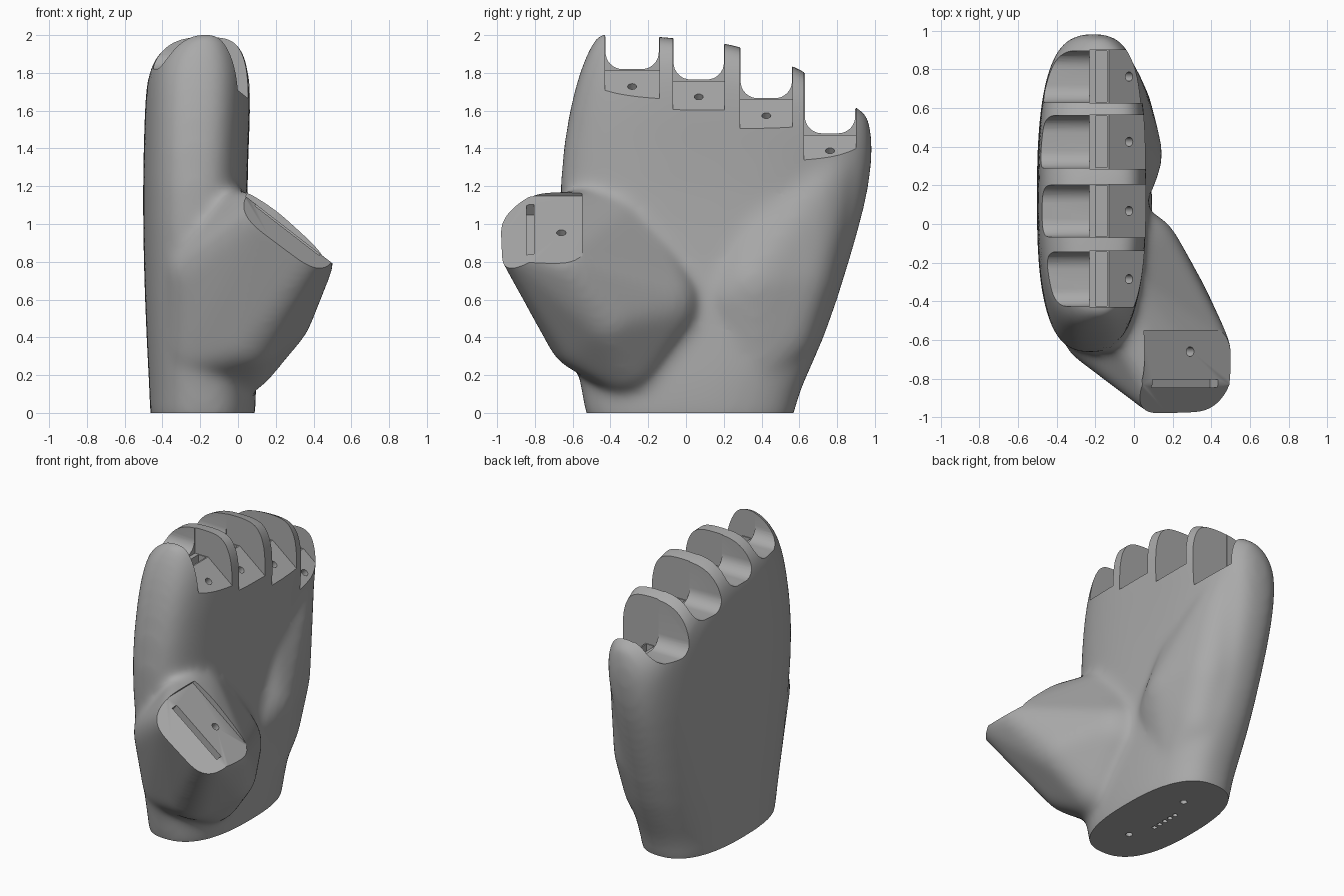
import bpy, bmesh
from math import cos, sin, pi, copysign
from mathutils import Vector, Matrix

if "Cube" in bpy.data.objects:
    bpy.data.objects.remove(bpy.data.objects["Cube"])

gray = bpy.data.materials.new("plain_gray")
gray.use_nodes = True
gray.diffuse_color = (0.4, 0.4, 0.4, 1)
gray.node_tree.nodes["Principled BSDF"].inputs["Base Color"].default_value = (0.4, 0.4, 0.4, 1)

X, Y, Z = Vector((1, 0, 0)), Vector((0, 1, 0)), Vector((0, 0, 1))


def make(name, bm):
    bmesh.ops.recalc_face_normals(bm, faces=bm.faces)
    mesh = bpy.data.meshes.new(name)
    bm.to_mesh(mesh)
    bm.free()
    mesh.materials.append(gray)
    obj = bpy.data.objects.new(name, mesh)
    bpy.context.collection.objects.link(obj)
    return obj


def activate(obj):
    bpy.ops.object.select_all(action="DESELECT")
    obj.select_set(True)
    bpy.context.view_layer.objects.active = obj


def apply(obj, kind, **settings):
    activate(obj)
    mod = obj.modifiers.new(kind.lower(), kind)
    for key, value in settings.items():
        setattr(mod, key, value)
    bpy.ops.object.modifier_apply(modifier=mod.name)


def cut(obj, cutter):
    cutter.hide_render = True
    apply(obj, "BOOLEAN", operation="DIFFERENCE", solver="EXACT", object=cutter)
    bpy.data.objects.remove(cutter)


def prism(pts, origin, a, b, along, length):
    """Profile in the a/b plane, extruded from origin."""
    bm = bmesh.new()
    rings = [[bm.verts.new(Vector(origin) + a * p + b * q + along * s) for p, q in pts]
             for s in (0, length)]
    bm.faces.new(rings[0])
    bm.faces.new(rings[1])
    n = len(pts)
    for i in range(n):
        j = (i + 1) % n
        bm.faces.new((rings[0][i], rings[0][j], rings[1][j], rings[1][i]))
    return make("cutter", bm)


def drill(origin, normal, radius, depth):
    bm = bmesh.new()
    rot = Vector(normal).to_track_quat("Z", "Y").to_matrix().to_4x4()
    bmesh.ops.create_cone(bm, cap_ends=True, segments=20, radius1=radius, radius2=radius,
                          depth=2 * depth, matrix=Matrix.Translation(origin) @ rot)
    return make("cutter", bm)


def blob(name, spheres):
    """Convex hull around a set of spheres."""
    bm = bmesh.new()
    for x, y, z, r in spheres:
        bmesh.ops.create_uvsphere(bm, u_segments=24, v_segments=14, radius=r,
                                  matrix=Matrix.Translation((x, y, z)))
    bmesh.ops.delete(bm, geom=bm.edges[:], context="EDGES_FACES")
    bmesh.ops.convex_hull(bm, input=bm.verts[:])
    bmesh.ops.delete(bm, geom=[v for v in bm.verts if not v.link_faces], context="VERTS")
    return make(name, bm)


# Knuckle line height across the hand
KNUCKLES = [(-0.45, 2.015), (-0.1, 1.99), (0.25, 1.955), (0.6, 1.825), (0.93, 1.6)]


def knuckle_height(y):
    if y <= KNUCKLES[0][0]:
        return KNUCKLES[0][1]
    for (ya, za), (yb, zb) in zip(KNUCKLES, KNUCKLES[1:]):
        if y <= yb:
            return za + (zb - za) * (y - ya) / (yb - ya)
    return KNUCKLES[-1][1]


# Palm: z, y range, x range, roundness exponent
RINGS = [(-0.12, -0.525, 0.565, -0.465, 0.09, 2.5), (0, -0.53, 0.57, -0.465, 0.09, 2.5),
         (0.14, -0.56, 0.61, -0.47, 0.1, 2.5), (0.4, -0.6, 0.74, -0.485, 0.085, 2.6),
         (0.8, -0.65, 0.865, -0.5, 0.06, 2.7), (1.2, -0.68, 0.95, -0.505, 0.045, 2.8),
         (1.6, -0.62, 0.985, -0.495, 0.065, 2.9), (1.8, -0.56, 0.985, -0.485, 0.065, 2.9),
         (1.9, -0.52, 0.98, -0.445, 0.045, 2.8), (1.97, -0.48, 0.965, -0.37, 0.005, 2.8),
         (2.0, -0.455, 0.95, -0.28, -0.045, 2.8)]
SIDES = 64
bm = bmesh.new()
loops = []
for z, y0, y1, x0, x1, power in RINGS:
    loop = []
    for i in range(SIDES):
        c, s = cos(2 * pi * i / SIDES), sin(2 * pi * i / SIDES)
        x = (x0 + x1) / 2 + (x1 - x0) / 2 * copysign(abs(c) ** (2 / power), c)
        y = (y0 + y1) / 2 + (y1 - y0) / 2 * copysign(abs(s) ** (2 / power), s)
        t = min(1, max(0, (z - 0.8) / 1.2))
        drop = (2.0 - knuckle_height(y)) * t * t * (3 - 2 * t)
        loop.append(bm.verts.new((x, y, z - drop)))
    loops.append(loop)
for low, high in zip(loops, loops[1:]):
    for i in range(SIDES):
        j = (i + 1) % SIDES
        bm.faces.new((low[i], low[j], high[j], high[i]))
bm.faces.new(loops[0])
# Top closed by strips running across the hand, so it follows the knuckle line
top, half = loops[-1], SIDES // 2
for i in range(-half // 2, half // 2):
    strip = [top[k % SIDES] for k in (i, i + 1, half - 1 - i, half - i)]
    bm.faces.new(list(dict.fromkeys(strip)))
hand = make("hand_shell", bm)
apply(hand, "SUBSURF", levels=1)

# Thumb mound and heel of the hand
thumb = blob("thumb_mound", [
    (0.39, -0.88, 0.88, 0.125), (0.145, -0.88, 1.04, 0.125), (0.385, -0.64, 0.78, 0.12),
    (0.0, -0.58, 0.94, 0.13), (0.0, -0.17, 0.58, 0.25), (0.0, -0.32, 0.31, 0.215),
    (-0.12, -0.33, 1.02, 0.17), (0.2, -0.42, 0.52, 0.195), (0.05, -0.54, 0.42, 0.2),
    (-0.18, -0.54, 0.75, 0.2), (-0.2, -0.43, 0.35, 0.19)])
heel = blob("heel_mound", [
    (-0.12, 0.38, 0.29, 0.2), (-0.1, 0.36, 0.68, 0.25), (-0.1, 0.28, 0.62, 0.225),
    (-0.12, 0.5, 0.42, 0.2), (-0.11, 0.6, 0.72, 0.2), (-0.12, 0.64, 0.95, 0.19),
    (-0.1, 0.4, 0.95, 0.18), (-0.13, 0.68, 1.15, 0.185), (-0.16, 0.76, 1.32, 0.175)])
activate(hand)
thumb.select_set(True)
heel.select_set(True)
bpy.ops.object.join()
apply(hand, "REMESH", mode="VOXEL", voxel_size=0.02)
apply(hand, "SMOOTH", factor=0.5, iterations=36)

# Flat wrist end with cord holes
cut(hand, prism([(-2, -1), (2, -1), (2, 0), (-2, 0)], (0, -2, 0), X, Z, Y, 4))
for y in (-0.25, 0.28):
    cut(hand, drill((-0.17, y, 0), Z, 0.022, 0.15))
for i in range(5):
    cut(hand, drill((-0.235, -0.08 + 0.05 * i, 0), Z, 0.016, 0.15))

# Finger slots: side walls and floor height
SLOTS = [(-0.43, -0.14, 1.812), (-0.07, 0.205, 1.757), (0.285, 0.565, 1.658), (0.625, 0.9, 1.472)]
for y0, y1, floor in SLOTS:
    cut(hand, prism([(-0.23, 0.7), (-0.23, 0), (-0.13, 0), (0.3, -0.345), (0.3, 0.7)],
                    (0, y0, floor), X, Z, Y, y1 - y0))
    # Rounded cove open to the back of the hand
    r, width = 0.09, y1 - y0 - 0.008
    cove = [(0, 0.7)]
    for cy, start in ((r, pi), (width - r, 1.5 * pi)):
        cove += [(cy + r * cos(start + k * pi / 16), r + r * sin(start + k * pi / 16))
                 for k in range(9)]
    cove.append((width, 0.7))
    cut(hand, prism(cove, (-0.8, y0 + 0.004, floor + 0.008), Y, Z, X, 0.6))
    # Hinge groove and cord hole
    cut(hand, prism([(-0.2, -0.05), (-0.14, -0.05), (-0.14, 0.05), (-0.2, 0.05)],
                    (0, y0 + 0.006, floor), X, Z, Y, y1 - y0 - 0.012))
    cut(hand, drill((-0.025, (y0 + y1) / 2, floor - 0.084), X * 0.8 + Z, 0.024, 0.14))

# Thumb socket: sloped face, chamfer, groove and hole
normal = Vector((0.61, 0, 0.79)).normalized()
slope = Vector((0.79, 0, -0.61)).normalized()
start = Vector((0.04, 0, 1.147))
cut(hand, prism([(-0.55, 0), (-0.83, 0), (-1.3, -0.31), (-1.3, 0.5), (-0.55, 0.5)],
                start, Y, normal, slope, 0.9))
cut(hand, prism([(-0.845, -0.07), (-0.805, -0.07), (-0.805, 0.05), (-0.845, 0.05)],
                start + slope * 0.07, Y, normal, slope, 0.43))
cut(hand, drill((0.29, -0.66, 0.953), normal, 0.025, 0.14))

activate(hand)
bpy.ops.object.shade_smooth_by_angle(angle=0.6)
